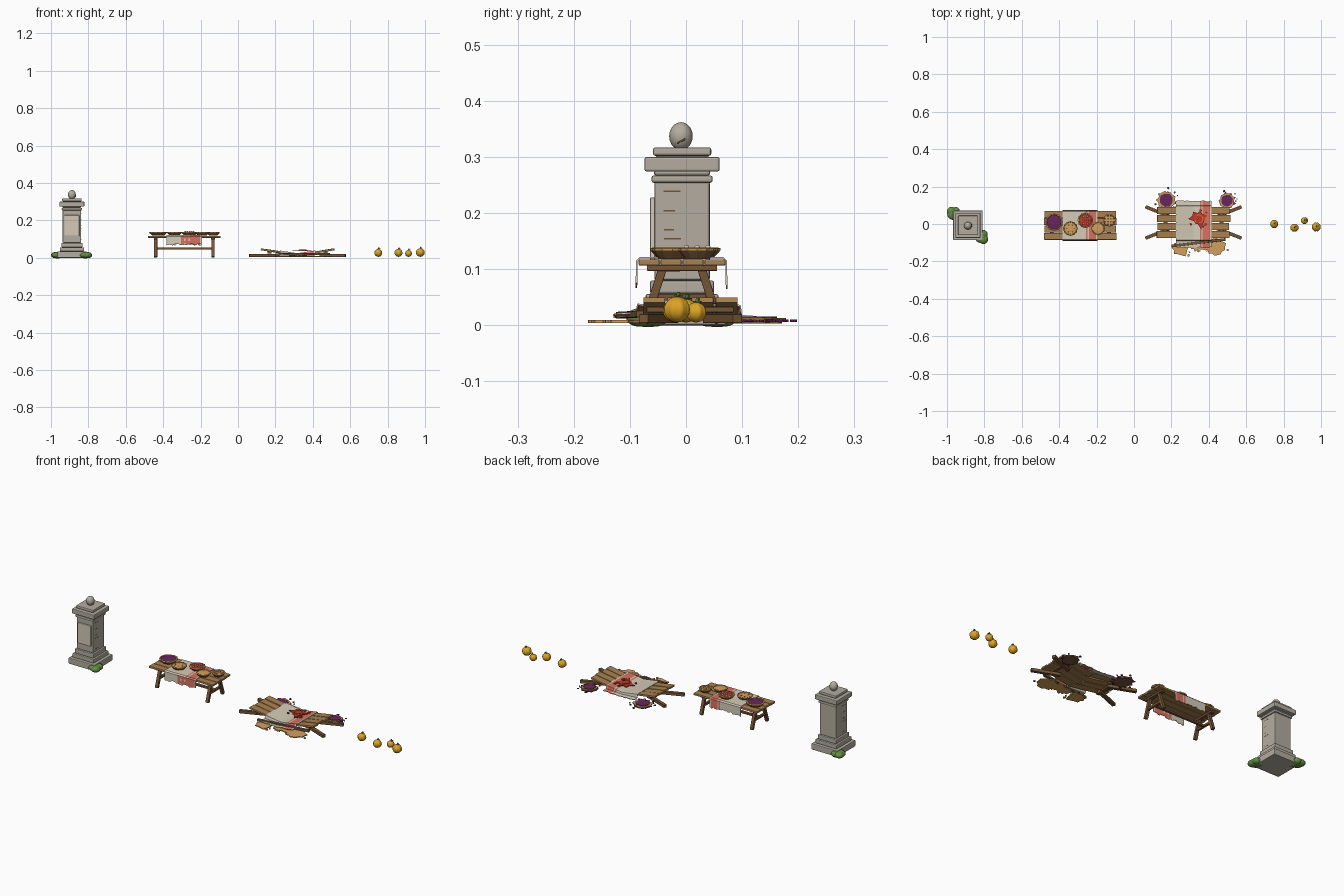
import bpy, bmesh, math, random
from mathutils import Vector, Matrix

random.seed(4)
if "Cube" in bpy.data.objects:
    bpy.data.objects.remove(bpy.data.objects["Cube"])


def material(name, *srgb):
    m = bpy.data.materials.new(name)
    m.use_nodes = True
    rgba = [(c / 255) ** 2.2 for c in srgb] + [1]
    m.diffuse_color = rgba
    m.node_tree.nodes["Principled BSDF"].inputs["Base Color"].default_value = rgba
    return m


STONE = material("grey stone", 178, 171, 158)
GREEN = material("leaf green", 98, 138, 68)
WOOD = material("plank brown", 168, 128, 80)
DARK = material("dark wood", 116, 86, 57)
CLOTH = material("cream cloth", 212, 201, 182)
CORAL = material("faded coral", 212, 112, 96)
RED = material("berry red", 192, 58, 42)
PURPLE = material("plum purple", 102, 42, 94)
CRUST = material("pastry tan", 210, 158, 94)
ORANGE = material("pumpkin orange", 218, 162, 42)


def finish(name, bm, *mats, bevel=0, smooth=False, solid=0):
    bmesh.ops.recalc_face_normals(bm, faces=bm.faces)
    me = bpy.data.meshes.new(name)
    bm.to_mesh(me)
    bm.free()
    ob = bpy.data.objects.new(name, me)
    bpy.context.collection.objects.link(ob)
    for m in mats:
        me.materials.append(m)
    if smooth:
        bpy.ops.object.select_all(action='DESELECT')
        ob.select_set(True)
        bpy.context.view_layer.objects.active = ob
        bpy.ops.object.shade_smooth_by_angle(angle=math.radians(40))
    if solid:
        ob.modifiers.new("thickness", 'SOLIDIFY').thickness = solid
    if bevel:
        mod = ob.modifiers.new("soft edges", 'BEVEL')
        mod.width, mod.segments = bevel, 2
    return ob


def box(name, centre, size, mat, bevel=0.0):
    bm = bmesh.new()
    bmesh.ops.create_cube(bm, size=1, matrix=Matrix.Translation(centre) @ Matrix.Diagonal((*size, 1)))
    return finish(name, bm, mat, bevel=bevel)


def beam(name, a, b, width, thick, mat):
    """Bar from a to b; width lies level."""
    a, b = Vector(a), Vector(b)
    along = (b - a).normalized()
    side = along.cross(Vector((0, 0, 1))).normalized()
    up = side.cross(along)
    bm = bmesh.new()
    bmesh.ops.create_cube(bm, size=1)
    for v in bm.verts:
        x, y, z = v.co
        v.co = (a + b) / 2 + along * x * (b - a).length + side * y * width + up * z * thick
    return finish(name, bm, mat, bevel=0.0015)


def ball(name, centre, radii, mat, ribs=0, dent=0.0):
    bm = bmesh.new()
    bmesh.ops.create_uvsphere(bm, u_segments=32 if ribs else 16, v_segments=10, radius=1)
    for v in bm.verts:
        s = 1 - dent * (0.5 + 0.5 * math.cos(ribs * math.atan2(v.co.y, v.co.x))) if ribs else 1
        v.co = Vector((v.co.x * s * radii[0], v.co.y * s * radii[1], v.co.z * radii[2])) + Vector(centre)
    return finish(name, bm, mat, smooth=True)


def lathe(name, centre, profile, mats, rule, sides, crimp):
    """Turned shape; rule gives the material of each profile band."""
    bm = bmesh.new()
    rings = []
    for k, (r, z) in enumerate(profile):
        ring = []
        for i in range(sides):
            a = math.tau * i / sides
            rr = r * (1 - crimp * (i % 2)) if k in (1, 2) else r
            ring.append(bm.verts.new((centre[0] + rr * math.cos(a), centre[1] + rr * math.sin(a), centre[2] + z)))
        rings.append(ring)
    for k in range(len(rings) - 1):
        for i in range(sides):
            j = (i + 1) % sides
            f = bm.faces.new((rings[k][i], rings[k][j], rings[k + 1][j], rings[k + 1][i]))
            f.material_index = rule[k]
    bm.faces.new(rings[0][::-1])
    bm.faces.new(rings[-1]).material_index = rule[-1]
    return finish(name, bm, *mats)


def splat(name, centre, radius, mat, thick=0.005, spike=0.3, drops=0, lobes=9):
    """Ragged flat puddle with loose drops around it."""
    bm = bmesh.new()

    def blob(x, y, r, n, rough):
        vs = []
        for i in range(n):
            a = math.tau * i / n
            rr = r * (1 + rough * random.uniform(-0.4, 1) * (1 if i % 2 else -0.5))
            vs.append(bm.verts.new((x + rr * math.cos(a), y + rr * math.sin(a), centre[2])))
        f = bm.faces.new(vs)
        top = bmesh.ops.extrude_face_region(bm, geom=[f])["geom"]
        bmesh.ops.translate(bm, verts=[g for g in top if isinstance(g, bmesh.types.BMVert)], vec=(0, 0, thick))

    blob(centre[0], centre[1], radius, lobes * 2, spike)
    for _ in range(drops):
        a, d = random.uniform(0, math.tau), radius * random.uniform(1.2, 1.5)
        blob(centre[0] + d * math.cos(a), centre[1] + d * math.sin(a), random.uniform(0.003, 0.007), 7, 0.2)
    return finish(name, bm, mat)


def cloth(name, x0, x1, path, lift, check_below):
    """Runner along y; stripes by column, checks on the front hem."""
    cols, split = 24, 4
    pts = [Vector(path[0])]
    for a, b in zip(path, path[1:]):
        pts += [Vector(a).lerp(Vector(b), (s + 1) / split) for s in range(split)]
    bm = bmesh.new()
    grid = []
    for j, p in enumerate(pts):
        row = []
        for i in range(cols + 1):
            q = p
            if j in (0, len(pts) - 1):
                q = p.lerp(pts[1] if j == 0 else pts[-2], random.uniform(0, 0.9))
            x = x0 + (x1 - x0) * i / cols
            row.append(bm.verts.new((x, q.x, q.y + lift(x, q.x))))
        grid.append(row)
    for j in range(len(pts) - 1):
        for i in range(cols):
            f = bm.faces.new((grid[j][i], grid[j][i + 1], grid[j + 1][i + 1], grid[j + 1][i]))
            checked = j < check_below and 9 < i < 23 and not (i % 3 == 0 and j % 2 == 0)
            f.material_index = int(i == 16 or 18 <= i <= 22 or checked)
    return finish(name, bm, CLOTH, CORAL, solid=0.003)


# Stone monument: stacked square courses, finial, tablet, cracks
MX, MY = -0.888, -0.007
courses = [("plinth", 0, .034, .158), ("plinth_step", .034, .056, .13), ("plinth_cap", .056, .08, .114),
           ("shaft", .08, .256, .099), ("neck_band", .254, .267, .109), ("neck", .267, .276, .1),
           ("cornice", .274, .3, .134), ("cornice_gap", .298, .304, .094), ("top_slab", .302, .317, .104)]
for part, z0, z1, w in courses:
    box("monument_" + part, (MX, MY, (z0 + z1) / 2), (w, w, z1 - z0), STONE, 0.004)
ball("monument_finial", (MX, MY - .002, .337), (.021, .021, .025), STONE)
beam("finial_crack", (MX + .02, MY - .009, .324), (MX + .02, MY + .006, .332), .002, .003, DARK)
box("front_tablet", (MX, MY - .052, .172), (.08, .011, .112), CLOTH, 0.003)
for z, y, w in [(.239, -.025, .03), (.204, -.03, .02), (.17, -.03, .018), (.154, -.024, .03), (.096, -.025, .028)]:
    for s in (-1, 1):
        box("shaft_crack", (MX + s * .0495, y, z), (.001, w, .0025), DARK)

# Bushes at two plinth corners
for cx, cy in [(-.965, .055), (-.817, -.068)]:
    for dx, dy, r in [(0, 0, .034), (.012, -.014, .025), (-.01, .012, .025), (.012, .014, .022)]:
        ball("bush", (cx + dx, cy + dy, .014), (r, r, .014 + r * .1), GREEN)

# Standing table
TX, TY = -.287, -.007
for k in range(4):
    box("table_plank", (TX, TY + (k - 1.5) * .0392, .112), (.388 - .004 * (k % 2), .037, .011), WOOD, 0.002)
for s in (-1, 1):
    ex = TX + s * .153
    box("table_batten", (ex, TY, .102), (.02, .125, .01), DARK, 0.001)
    for t in (-1, 1):
        beam("table_leg", (ex, TY + t * .066, .004), (ex, TY + t * .033, .106), .017, .015, DARK)
    box("table_cross_bar", (ex, TY, .05), (.012, .1, .012), DARK, 0.001)
box("table_stretcher", (TX, TY, .05), (.32, .014, .01), DARK, 0.001)
cloth("table_runner", -.382, -.194,
      [(-.09, .066), (-.089, .115), (-.083, .1215), (.067, .1215), (.073, .115), (.074, .064)],
      lambda x, y: 0, 5)


# Pies on the table: dish, crimped rim, filling
PIE_Z = .119


def pie(x, y, r, filling, lattice=0, vents=None):
    profile = [(r * .66, 0), (r * .98, .014), (r, .018), (r * .84, .02), (r * .8, .017), (r * .3, .0185)]
    lathe("pie", (x, y, PIE_Z), profile, (DARK, CRUST, filling), (0, 1, 1, 1, 2, 2), 24, 0.06)
    for k in range(lattice):
        off = (k - (lattice - 1) / 2) * r * 1.3 / lattice
        half = math.sqrt((r * .82) ** 2 - off ** 2)
        box("pie_lattice", (x + off, y, PIE_Z + .0185), (r * .17, half * 2, .002), CRUST)
        box("pie_lattice", (x, y + off, PIE_Z + .019), (half * 2, r * .17, .002), CRUST)
    if vents:
        for i in range(6):
            a = math.tau * i / 6
            splat("pie_vent", (x + r * .5 * math.cos(a), y + r * .5 * math.sin(a), PIE_Z + .0175),
                  r * .1, vents, .0015, .2, 0, 3)


pie(-.427, .01, .048, PURPLE)
pie(-.34, -.024, .04, CRUST, vents=DARK)
pie(-.26, .02, .042, RED)
pie(-.192, -.024, .037, CRUST)
pie(-.132, .02, .034, DARK, lattice=3)

# Cream dollops on the red pie
for i in range(7):
    a, d = math.tau * i / 6, .022 if i < 6 else 0
    ball("cream_dollop", (-.26 + d * math.cos(a), .02 + d * math.sin(a), PIE_Z + .019), (.005, .005, .005), CLOTH)

# Broken table: planks snapped into a shallow V, fallen legs
BX, BY = .318, .008


def sag(x):
    return .014 + .03 * abs(x - BX) / .2


for s in (-1, 1):
    for k in range(4):
        y = BY + (k - 1.5) * .043
        end = BX + s * (.19 + .01 * random.random())
        inner = BX - s * random.uniform(-.01, .035)
        beam("broken_plank", (end, y, .045), (inner, y, .013), .039, .01, WOOD)
    beam("broken_batten", (BX + s * .15, -.07, .028), (BX + s * .15, .085, .028), .02, .01, DARK)
    for t in (-1, 1):
        beam("fallen_leg", (BX + s * .257, BY + t * .084, .012), (BX + s * .12, BY + t * .03, .012), .018, .016, DARK)
beam("fallen_stretcher", (.2, -.118, .018), (.49, -.082, .02), .014, .012, DARK)
cloth("fallen_runner", .225, .415,
      [(-.13, .01), (-.095, .012), (-.078, .009), (.09, .009), (.1, .007), (.127, .005)],
      lambda x, y: sag(x) if -.09 < y < .1 else sag(x) * .4, 0)

# Spilled pies and splashes
splat("red_splash", (.347, .027, .036), .038, RED, .004, .55, 6, 7)
splat("red_pie_crust", (.347, .027, .04), .022, CRUST, .002, .2)
splat("red_pie_filling", (.347, .027, .042), .02, RED, .002, .15)
for x, y, r in [(.172, .128, .046), (.497, .125, .04)]:
    splat("spilled_dish", (x, y, .003), r, DARK, .004, .2)
    splat("plum_splash", (x, y, .006), r * .95, PURPLE, .004, .4, 9)
    splat("spilled_crust", (x, y, .01), r * .96, CRUST, .003, .2)
    splat("plum_filling", (x, y, .013), r * .76, PURPLE, .003, .12)
for x, y, r in [(.25, -.13, .04), (.33, -.115, .026), (.44, -.122, .045), (.38, -.11, .03)]:
    splat("tan_splash", (x, y, .004), r, CRUST, .005, .35, 3)

# Pumpkins in a row
for x, y, r in [(.75, 0, .021), (.858, -.02, .021), (.912, .018, .018), (.975, -.016, .023)]:
    ball("pumpkin", (x, y, .005 + r), (r * 1.08, r * 1.08, r), ORANGE, 8, 0.1)
    beam("pumpkin_stem", (x, y, r * 2), (x + .003, y + .004, r * 2 + .013), .006, .006, GREEN)
    splat("pumpkin_leaf", (x + .004, y + .003, r * 2 + .005), .006, GREEN, .002, .4, 0, 5)
